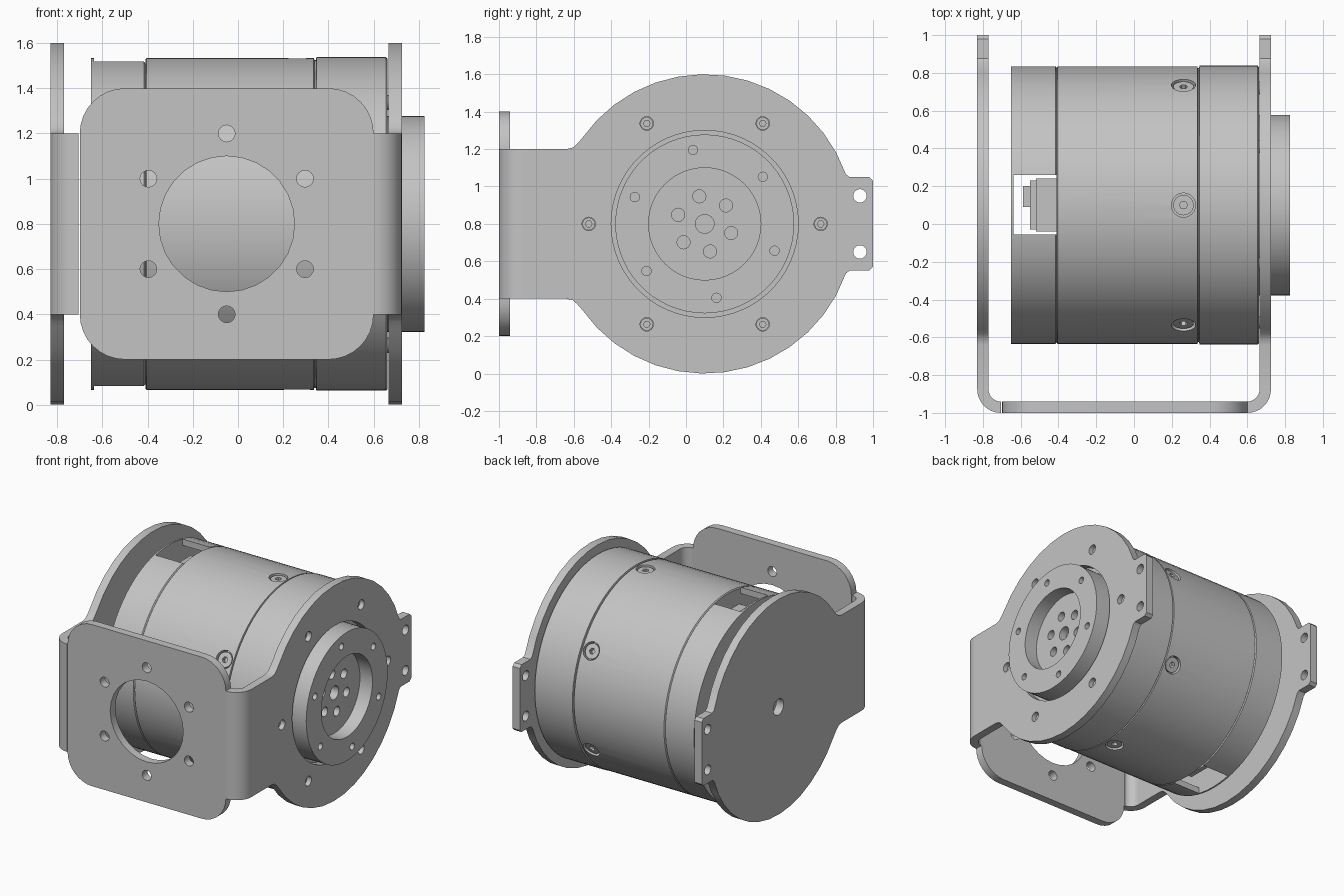
import bpy, bmesh
from math import cos, sin, radians, tau
from mathutils import Matrix, Vector

cube = bpy.data.objects.get("Cube")
if cube:
    bpy.data.objects.remove(cube)

metal = bpy.data.materials.new("plain grey metal")
metal.use_nodes = True
grey = (0.55, 0.55, 0.55, 1)
metal.diffuse_color = grey
metal.node_tree.nodes["Principled BSDF"].inputs["Base Color"].default_value = grey

CY, CZ = 0.1, 0.8          # motor axis, running along x
ROD = 0.735                # motor radius


def frame(u, v, origin):
    """Matrix whose local x, y are u, v and whose z is their normal."""
    u, v = Vector(u), Vector(v)
    m = Matrix((u, v, u.cross(v))).transposed().to_4x4()
    return Matrix.Translation(origin) @ m


def side_frame(x):
    return frame((0, 1, 0), (0, 0, 1), (x, CY, CZ))


def circle(r, n=24, u=0, v=0):
    return [(u + r * cos(tau * i / n), v + r * sin(tau * i / n)) for i in range(n)]


def arc(r, a, b, n, u=0, v=0):
    angles = [radians(a + (b - a) * i / n) for i in range(n + 1)]
    return [(u + r * cos(t), v + r * sin(t)) for t in angles]


def hole_ring(r, distance, start, n=16):
    """Six round holes on a pitch circle."""
    return [circle(r, n, *p) for p in arc(distance, start, start + 300, 5)]


def finish(name, bm):
    bmesh.ops.remove_doubles(bm, verts=bm.verts, dist=0.0002)
    bmesh.ops.recalc_face_normals(bm, faces=bm.faces)
    mesh = bpy.data.meshes.new(name)
    bm.to_mesh(mesh)
    bm.free()
    mesh.materials.clear()
    mesh.materials.append(metal)
    obj = bpy.data.objects.new(name, mesh)
    bpy.context.collection.objects.link(obj)
    return smooth(obj)


def smooth(obj):
    bpy.ops.object.select_all(action='DESELECT')
    obj.select_set(True)
    bpy.context.view_layer.objects.active = obj
    bpy.ops.object.shade_smooth_by_angle(angle=radians(30))
    return obj


def plate(name, outline, thick, matrix, holes=()):
    """Flat outline with holes, thickened along local +z."""
    curve = bpy.data.curves.new(name, 'CURVE')
    curve.dimensions, curve.fill_mode, curve.extrude = '2D', 'BOTH', thick / 2
    for loop in [outline, *holes]:
        spline = curve.splines.new('POLY')
        spline.points.add(len(loop) - 1)
        spline.use_cyclic_u = True
        for point, (u, v) in zip(spline.points, loop):
            point.co = (u, v, 0, 1)
    temp = bpy.data.objects.new(name + " outline", curve)
    bpy.context.collection.objects.link(temp)
    graph = bpy.context.evaluated_depsgraph_get()
    mesh = bpy.data.meshes.new_from_object(temp.evaluated_get(graph))
    bm = bmesh.new()
    bm.from_mesh(mesh)
    bpy.data.objects.remove(temp)
    bpy.data.meshes.remove(mesh)
    bm.transform(matrix @ Matrix.Translation((0, 0, thick / 2)))
    return finish(name, bm)


def lathe(name, profile, steps=72):
    """Spin (x, radius) points about the motor axis."""
    bm = bmesh.new()
    verts = [bm.verts.new((x, CY, CZ + r)) for x, r in profile]
    edges = [bm.edges.new(pair) for pair in zip(verts, verts[1:])]
    bmesh.ops.spin(bm, geom=verts + edges, cent=(0, CY, CZ), axis=(1, 0, 0),
                   angle=tau, steps=steps)
    return finish(name, bm)


def box(name, x, y, z):
    bm = bmesh.new()
    bmesh.ops.create_cube(bm, size=1)
    for v in bm.verts:
        v.co = [(lo + hi) / 2 + c * (hi - lo) for c, (lo, hi) in zip(v.co, (x, y, z))]
    return finish(name, bm)


def cut(obj, cutter):
    cutter.hide_render = True
    mod = obj.modifiers.new("cut", 'BOOLEAN')
    mod.operation, mod.solver, mod.object = 'DIFFERENCE', 'EXACT', cutter
    bpy.context.view_layer.objects.active = obj
    bpy.ops.object.modifier_apply(modifier=mod.name)
    bpy.data.objects.remove(cutter)
    smooth(obj)


# Bracket side plates: round disc, neck to the front, drilled tab at the back
half = [(0.9, 0.23), (0.88, 0.25), (0.775, 0.25), (0.755, 0.265)]
half += arc(0.8, 28.5, 145, 13)
half += [(-0.68, 0.43), (-0.705, 0.408), (-0.74, 0.4), (-0.975, 0.4)]
outline = half + [(u, -v) for u, v in reversed(half)]
tab_holes = [circle(0.036, 20, 0.83, s * 0.15) for s in (1, -1)]
plate("left_side_plate", outline, 0.06, side_frame(0.665),
      tab_holes + [circle(0.5, 60)] + hole_ring(0.036, 0.62, 0))
plate("right_side_plate", outline, 0.06, side_frame(-0.83),
      tab_holes + [circle(0.06)])

# Bracket front plate with rounded corners
corners = [(0.45, 0.4, 0), (-0.45, 0.4, 90), (-0.45, -0.4, 180), (0.45, -0.4, 270)]
front = [p for u, v, a in corners for p in arc(0.2, a, a + 90, 8, u, v)]
plate("front_plate", front, 0.06, frame((1, 0, 0), (0, 0, 1), (-0.05, -0.94, CZ)),
      [circle(0.3, 28)] + hole_ring(0.037, 0.4, 30))

# Rounded bends joining the front plate to the side plates
for name, x, a in (("left_bend", 0.6, 270), ("right_bend", -0.705, 180)):
    bend = arc(0.125, a, a + 90, 8) + arc(0.065, a + 90, a, 8)
    plate(name, bend, 0.8, frame((1, 0, 0), (0, 1, 0), (x, -0.875, 0.4)))

# Motor body with a groove between its two sections
body = lathe("motor_body", [
    (-0.41, 0), (-0.41, 0.727), (-0.404, ROD), (0.335, ROD), (0.338, 0.725),
    (0.344, 0.725), (0.347, 0.738), (0.655, 0.738), (0.662, 0.73), (0.662, 0)])

# Six recessed screws around the body
for i in range(6):
    t = tau * i / 6 + tau / 4
    tangent, out = Vector((0, -sin(t), cos(t))), Vector((0, cos(t), sin(t)))
    axis = tangent.cross(out)
    centre = Vector((0.262, CY, CZ))
    cut(body, plate("cutter", circle(0.064), 0.2,
                    frame(axis, -axis.cross(out), centre + out * 0.69)
                    if axis.cross(-axis.cross(out)).dot(out) > 0 else
                    frame(axis, axis.cross(out), centre + out * 0.69)))
    v = out.cross(axis)
    plate("body_screw", circle(0.054), 0.036, frame(axis, v, centre + out * 0.688),
          [circle(0.022, 6)])

# Rear cover: thin cup with a slot through the top and bottom
cover = lathe("rear_cover", [
    (-0.65, 0), (-0.65, ROD), (-0.416, ROD), (-0.41, 0.727), (-0.41, 0.69),
    (-0.638, 0.69), (-0.638, 0)])
cut(cover, box("slot_cutter", (-0.637, -0.3), (-0.055, 0.26), (-0.2, 1.8)))
box("connector_block", (-0.52, -0.405), (-0.04, 0.24), (0.2, 1.4))
box("connector_board", (-0.55, -0.515), (-0.03, 0.23), (0.17, 1.43))
box("connector_plug", (-0.588, -0.545), (0.09, 0.2), (0.25, 1.35))

# Output flange: drilled ring around a recessed drilled disc
plate("output_disc", circle(0.478, 60), 0.06, side_frame(0.662),
      [circle(0.05)] + hole_ring(0.035, 0.15, 41))
plate("output_ring", circle(0.478, 60), 0.105, side_frame(0.72),
      [circle(0.3, 48)] + hole_ring(0.025, 0.4, 39))

# Socket screws sunk in the left side plate
for u, v in arc(0.62, 0, 300, 5):
    plate("plate_screw", circle(0.034, 16, u, v), 0.03, side_frame(0.661),
          [circle(0.018, 6, u, v)])
